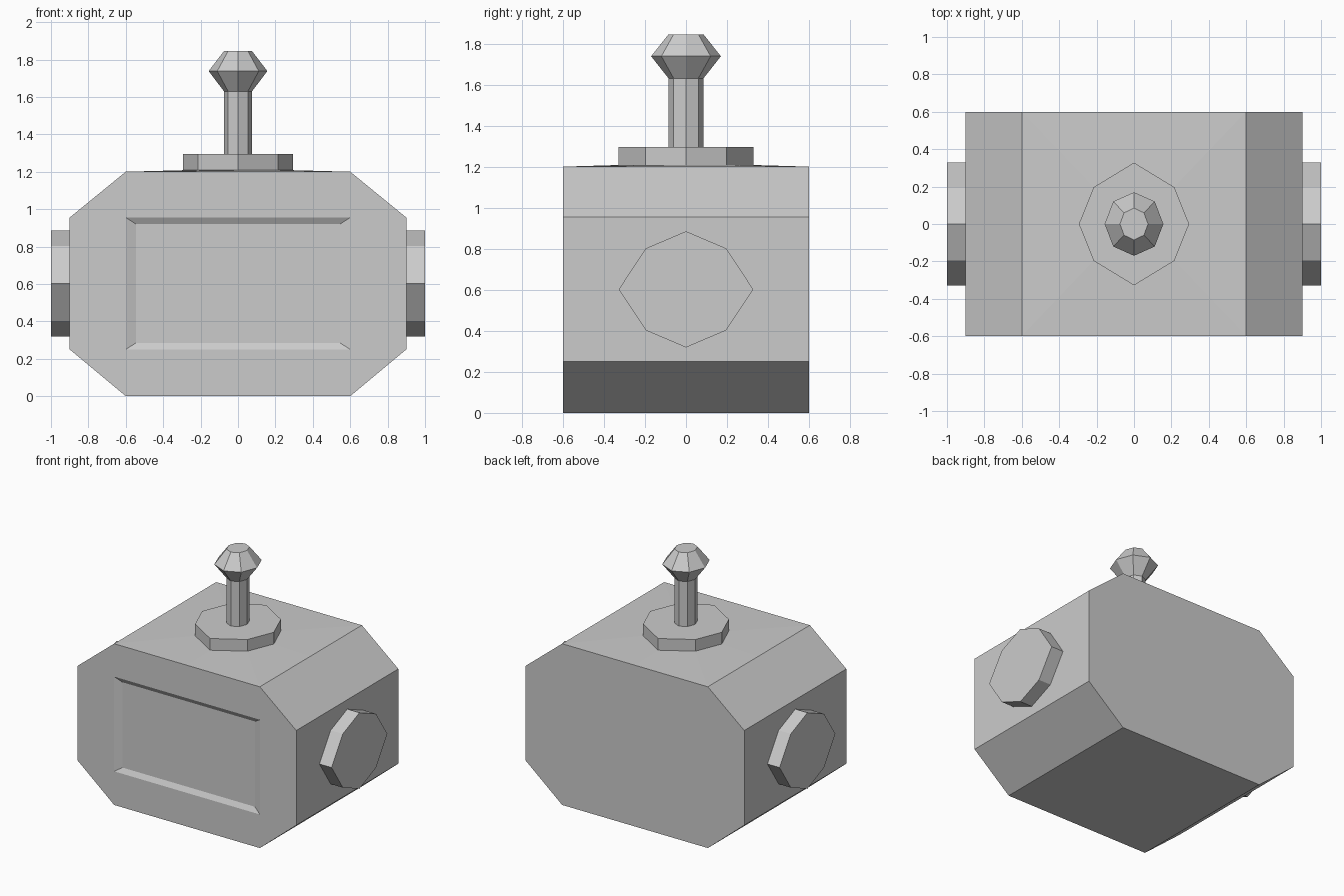
import bpy, bmesh
from mathutils import Vector

if "Cube" in bpy.data.objects:
    bpy.data.objects.remove(bpy.data.objects["Cube"], do_unlink=True)

grey = bpy.data.materials.new("light_grey")
grey.use_nodes = True
colour = (0.6, 0.6, 0.6, 1)
grey.diffuse_color = colour
grey.node_tree.nodes["Principled BSDF"].inputs["Base Color"].default_value = colour


def finish(name, bm):
    bmesh.ops.recalc_face_normals(bm, faces=bm.faces)
    mesh = bpy.data.meshes.new(name)
    bm.to_mesh(mesh)
    bm.free()
    mesh.materials.append(grey)
    obj = bpy.data.objects.new(name, mesh)
    bpy.context.collection.objects.link(obj)
    return obj


def bridge(bm, a, b):
    for i in range(len(a)):
        j = (i + 1) % len(a)
        bm.faces.new((a[i], a[j], b[j], b[i]))


def octagon(a, b, da, db):
    """Stretched octagon with points on both axes, anticlockwise."""
    return [(a, 0), (da, db), (0, b), (-da, db),
            (-a, 0), (-da, -db), (0, -b), (da, -db)]


def loft(name, rings, place):
    """Capped stack of octagons; each ring is (height, octagon)."""
    bm = bmesh.new()
    loops = [[bm.verts.new(place(u, v, h)) for u, v in ring] for h, ring in rings]
    for lower, upper in zip(loops, loops[1:]):
        bridge(bm, lower, upper)
    bm.faces.new(loops[0])
    bm.faces.new(loops[-1])
    return finish(name, bm)


# Head: chamfered box with a shallow front panel and a slightly raised crown
W, C, D, H, Z0, Z1 = 0.9, 0.6, 0.6, 1.2, 0.25, 0.955
profile = [(-C, 0), (C, 0), (W, Z0), (W, Z1), (C, H), (-C, H), (-W, Z1), (-W, Z0)]
disc = octagon(0.295, 0.328, 0.215, 0.197)
bm = bmesh.new()
front = [bm.verts.new((x, -D, z)) for x, z in profile]
back = [bm.verts.new((x, D, z)) for x, z in profile]
bm.faces.new(back)
for i in range(8):
    if i != 4:
        j = (i + 1) % 8
        bm.faces.new((front[i], front[j], back[j], back[i]))


def panel(x, y, z0, z1):
    return [bm.verts.new(p) for p in ((-x, y, z0), (x, y, z0), (x, y, z1), (-x, y, z1))]


# Front frame, sloping rim and sunken panel
rim = panel(C, -D, Z0, Z1)
floor = panel(0.545, -D + 0.02, Z0 + 0.035, Z1 - 0.035)
for i in range(8):
    j = (i + 1) % 8
    p, q = rim[(i + 1) // 2 % 4], rim[(j + 1) // 2 % 4]
    bm.faces.new((front[i], front[j], q, p) if p != q else (front[i], front[j], p))
bridge(bm, rim, floor)
bm.faces.new(floor)

# Crown rising gently to the antenna disc
mid = [bm.verts.new(p) for p in ((C, 0, H), (0, D, H), (-C, 0, H), (0, -D, H))]
edge = [mid[0], back[4], mid[1], back[5], mid[2], front[5], mid[3], front[4]]
crown = [bm.verts.new((x, y, H + 0.008)) for x, y in disc]
bridge(bm, edge, crown)
bm.faces.new(crown)
finish("head", bm)

# Antenna
stem = octagon(0.075, 0.085, 0.053, 0.06)
knob = octagon(0.157, 0.17, 0.111, 0.12)


def upright(u, v, h):
    return Vector((u, v, h))


loft("antenna_base", [(H, disc), (1.295, disc)], upright)
loft("antenna_stem", [(1.29, stem), (1.635, stem)], upright)
loft("antenna_knob", [(1.63, stem), (1.738, knob), (1.845, stem)], upright)

# Ears
ear = octagon(0.328, 0.283, 0.195, 0.2)
for side, name in ((1, "left_ear"), (-1, "right_ear")):
    loft(name, [(0.89, ear), (1.0, ear)],
         lambda u, v, h: Vector((side * h, u, v + 0.602)))
